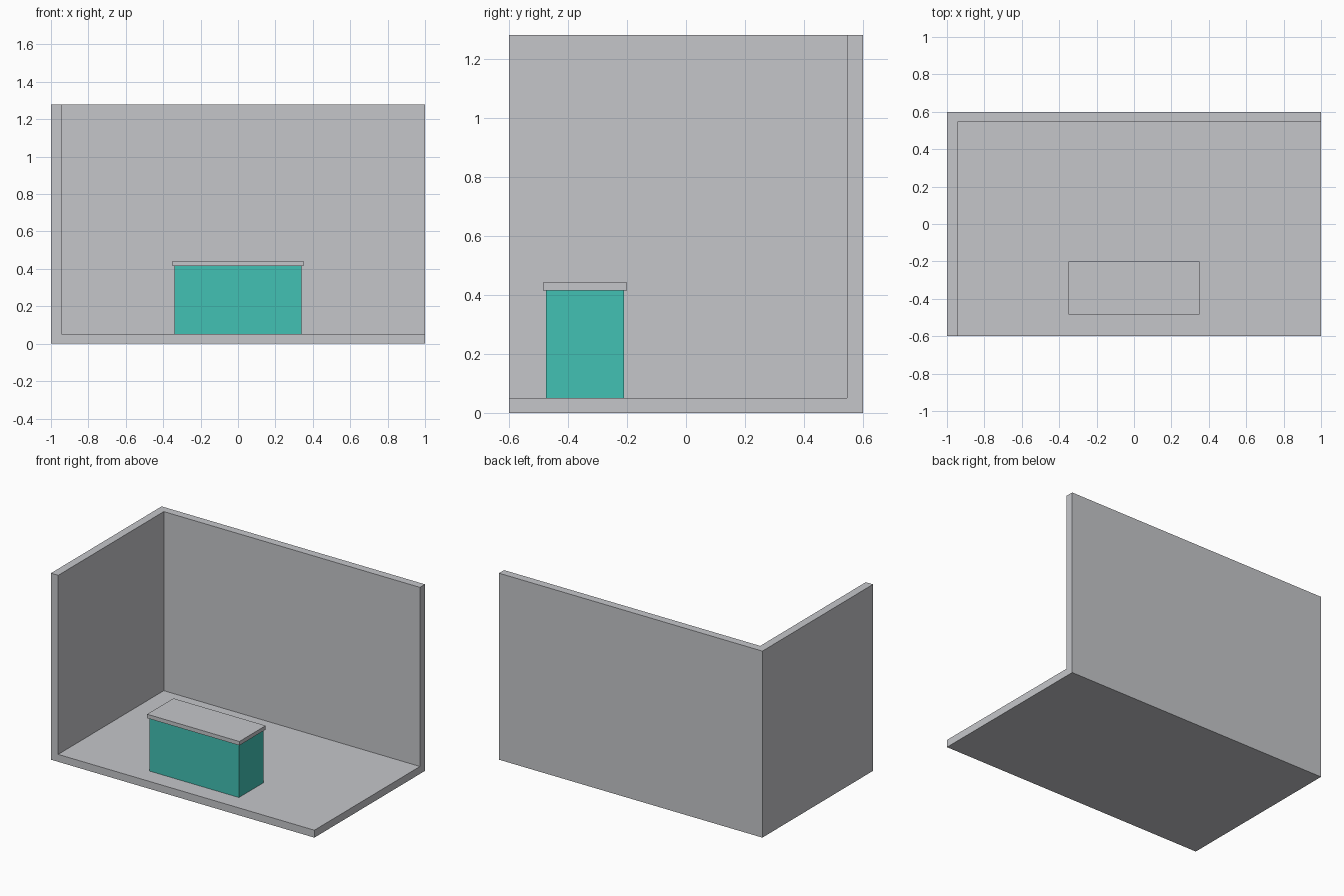
import bpy
from mathutils import Vector

if "Cube" in bpy.data.objects:
    bpy.data.objects.remove(bpy.data.objects["Cube"], do_unlink=True)


def material(name, rgb):
    mat = bpy.data.materials.new(name)
    mat.use_nodes = True
    mat.diffuse_color = (*rgb, 1)
    mat.node_tree.nodes["Principled BSDF"].inputs["Base Color"].default_value = (*rgb, 1)
    return mat


def box(name, low, high, mat):
    low, high = Vector(low), Vector(high)
    bpy.ops.mesh.primitive_cube_add(size=1, location=(low + high) / 2)
    obj = bpy.context.object
    obj.name = name
    obj.scale = high - low
    bpy.ops.object.transform_apply(location=False, rotation=False, scale=True)
    obj.data.materials.append(mat)
    return obj


grey = material("light grey", (0.558, 0.565, 0.591))
teal = material("teal", (0.054, 0.533, 0.456))

FLOOR = 0.051
WALL = 0.055
COUNTER_TOP = 0.415

# Room shell: floor, side wall and back wall in one piece
room = box("room_shell", (-1, -0.6, 0), (1, 0.6, 1.28), grey)
space = box("room_space", (-1 + WALL, -1, FLOOR), (2, 0.6 - WALL, 2), grey)
space.hide_render = True
cut = room.modifiers.new("hollow", "BOOLEAN")
cut.operation = "DIFFERENCE"
cut.solver = "EXACT"
cut.object = space
bpy.context.view_layer.objects.active = room
bpy.ops.object.modifier_apply(modifier=cut.name)
bpy.data.objects.remove(space, do_unlink=True)

# Counter with a slightly overhanging top
box("counter_body", (-0.34, -0.475, FLOOR), (0.34, -0.21, COUNTER_TOP), teal)
box("counter_top", (-0.35, -0.485, COUNTER_TOP), (0.35, -0.2, 0.442), grey)
